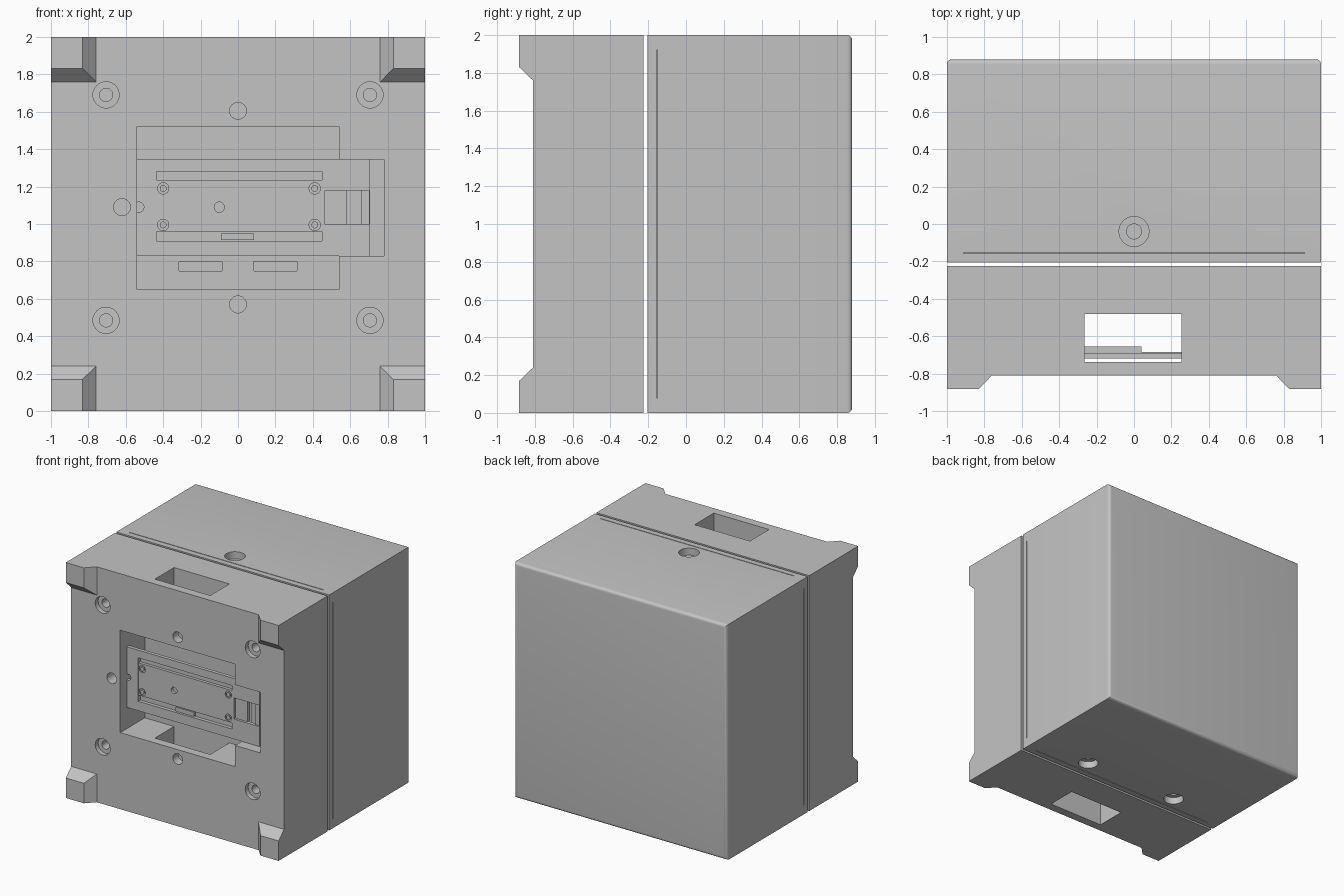
import bpy, bmesh, math
from mathutils import Vector, Matrix

if "Cube" in bpy.data.objects:
    bpy.data.objects.remove(bpy.data.objects["Cube"], do_unlink=True)

grey = bpy.data.materials.new("plain grey")
grey.use_nodes = True
grey.diffuse_color = (0.55, 0.55, 0.55, 1)
grey.node_tree.nodes["Principled BSDF"].inputs["Base Color"].default_value = (0.55, 0.55, 0.55, 1)


def finish(name, bm):
    bmesh.ops.recalc_face_normals(bm, faces=bm.faces)
    mesh = bpy.data.meshes.new(name)
    bm.to_mesh(mesh)
    bm.free()
    mesh.materials.append(grey)
    ob = bpy.data.objects.new(name, mesh)
    bpy.context.collection.objects.link(ob)
    return ob


def box(name, x, y, z):
    bm = bmesh.new()
    bmesh.ops.create_cube(bm, size=1)
    for v in bm.verts:
        v.co = Vector([lo + (c + 0.5) * (hi - lo) for c, (lo, hi) in zip(v.co, (x, y, z))])
    return finish(name, bm)


def cylinder(name, start, end, r):
    a, b = Vector(start), Vector(end)
    bm = bmesh.new()
    turn = (b - a).to_track_quat('Z', 'Y').to_matrix().to_4x4()
    bmesh.ops.create_cone(bm, cap_ends=True, segments=32, radius1=r, radius2=r, depth=(b - a).length,
                          matrix=Matrix.Translation((a + b) / 2) @ turn)
    return finish(name, bm)


def cut(target, *cutters):
    for c in cutters:
        mod = target.modifiers.new("cut", 'BOOLEAN')
        mod.operation, mod.solver, mod.object = 'DIFFERENCE', 'EXACT', c
        bpy.context.view_layer.objects.active = target
        bpy.ops.object.modifier_apply(modifier=mod.name)
        bpy.data.objects.remove(c, do_unlink=True)


def hole(x, z, r, front, back):
    return cylinder("cutter", (x, front, z), (x, back, z), r)


FRONT, SEAM, WALL = -0.81, -0.737, -0.48

# Front plate with its stepped opening and bolt holes
plate = box("front_plate", (-1, 1), (FRONT, SEAM), (0, 2))
cut(plate, box("cutter", (-0.54, 0.54), (-1, -0.5), (0.65, 1.52)),
    box("cutter", (0.5, 0.78), (-1, -0.5), (0.83, 1.345)))

# Front body: cavity, latch recess, vertical passage and bracket slots
body = box("front_body", (-1, 1), (SEAM, -0.225), (0, 2))
cut(body, box("cutter", (-0.54, 0.54), (-1, WALL), (0.65, 1.52)),
    box("cutter", (0.5, 0.78), (-1, -0.6), (0.83, 1.345)),
    box("cutter", (-0.265, 0.255), (-1, WALL), (-1, 3)))
for side in (-1, 1):
    inner, outer = sorted((side * 0.085, side * 0.315))
    cut(body, box("cutter", (inner, outer), (-0.6, -0.44), (0.75, 0.8)))

# Counterbored corner bolts and plain locating holes
for x in (-0.705, 0.705):
    for z in (0.485, 1.69):
        cut(plate, hole(x, z, 0.07, -0.9, -0.77), hole(x, z, 0.035, -0.9, -0.7))
        cut(body, hole(x, z, 0.035, -0.9, -0.6))
for x, z in ((0, 1.605), (0, 0.57), (-0.62, 1.09)):
    cut(plate, hole(x, z, 0.045, -0.9, -0.7))
    cut(body, hole(x, z, 0.045, -0.9, -0.65))

# Four corner feet, sloped on their inner sides
for sx, xname in ((-1, "right"), (1, "left")):
    for sz, zname in ((-1, "lower"), (1, "upper")):
        bm = bmesh.new()
        rings = []
        for inner, y in ((0.76, FRONT), (0.83, -0.883)):
            corners = ((inner, inner), (1, inner), (1, 1), (inner, 1))
            rings.append([bm.verts.new((sx * a, y, 1 + sz * b)) for a, b in corners])
        for ring in rings:
            bm.faces.new(ring)
        for i in range(4):
            j = (i + 1) % 4
            bm.faces.new((rings[0][i], rings[0][j], rings[1][j], rings[1][i]))
        finish(f"{zname}_{xname}_foot", bm)

# Sliding carrier with a window, latch slot and pin hole
carrier = box("latch_carrier", (-0.54, 0.705), (-0.72, -0.69), (0.83, 1.345))
cut(carrier, box("cutter", (-0.435, 0.45), (-1, -0.5), (0.91, 1.28)),
    box("cutter", (0.465, 0.7), (-1, -0.5), (1.0, 1.18)),
    hole(-0.53, 1.09, 0.027, -0.9, -0.6))
box("latch_tongue", (0.465, 0.58), (-0.70, -0.67), (1.0, 1.18))
box("latch_stop", (0.66, 0.7), (-0.71, -0.68), (1.0, 1.18))

# Cover plate with four screws, and the housing behind it
cover = box("cover_plate", (-0.435, 0.45), (-0.715, -0.69), (0.96, 1.235))
cut(cover, hole(-0.1, 1.09, 0.027, -0.9, -0.6))
for x in (-0.4, 0.41):
    for z in (0.995, 1.19):
        cut(cover, hole(x, z, 0.03, -0.9, -0.705))
        hole(x, z, 0.018, -0.716, -0.70).name = "cover_screw"
box("latch_housing", (-0.435, 0.04), (-0.69, -0.655), (0.91, 1.28))
box("housing_ledge", (0.04, 0.45), (-0.69, -0.685), (0.91, 1.28))
box("housing_rib", (-0.09, 0.085), (-0.71, -0.69), (0.915, 0.95))

# Rear block with rounded back edges
rear = box("rear_block", (-1, 1), (-0.205, 0.88), (0, 2))
bm = bmesh.new()
bm.from_mesh(rear.data)
edges = [e for e in bm.edges if any(v.co.y > 0.8 for v in e.verts) and all(v.co.y > 0.8 for v in e.verts)]
bmesh.ops.bevel(bm, geom=edges, offset=0.028, segments=5, profile=0.5, affect='EDGES')
bm.to_mesh(rear.data)
bm.free()

# Thin slits along all four sides of the rear block
for lo, hi in ((-2, -0.98), (0.98, 2)):
    cut(rear, box("cutter", (lo, hi), (-0.157, -0.151), (0.08, 1.92)),
        box("cutter", (-0.91, 0.91), (-0.157, -0.151), (lo + 1, hi + 1)))

# Counterbored holes: one on top, two underneath
for x, z, inward in ((0, 2, -1), (-0.45, 0, 1), (0.45, 0, 1)):
    for r, depth in ((0.08, 0.06), (0.04, 0.2)):
        cut(rear, cylinder("cutter", (x, -0.04, z - 0.1 * inward), (x, -0.04, z + depth * inward), r))

# Smooth the curved surfaces, keep corners crisp
bpy.ops.object.select_all(action='DESELECT')
for ob in bpy.context.collection.objects:
    if ob.type == 'MESH' and grey.name in ob.data.materials:
        ob.select_set(True)
        bpy.context.view_layer.objects.active = ob
bpy.ops.object.shade_smooth_by_angle(angle=math.radians(30))
